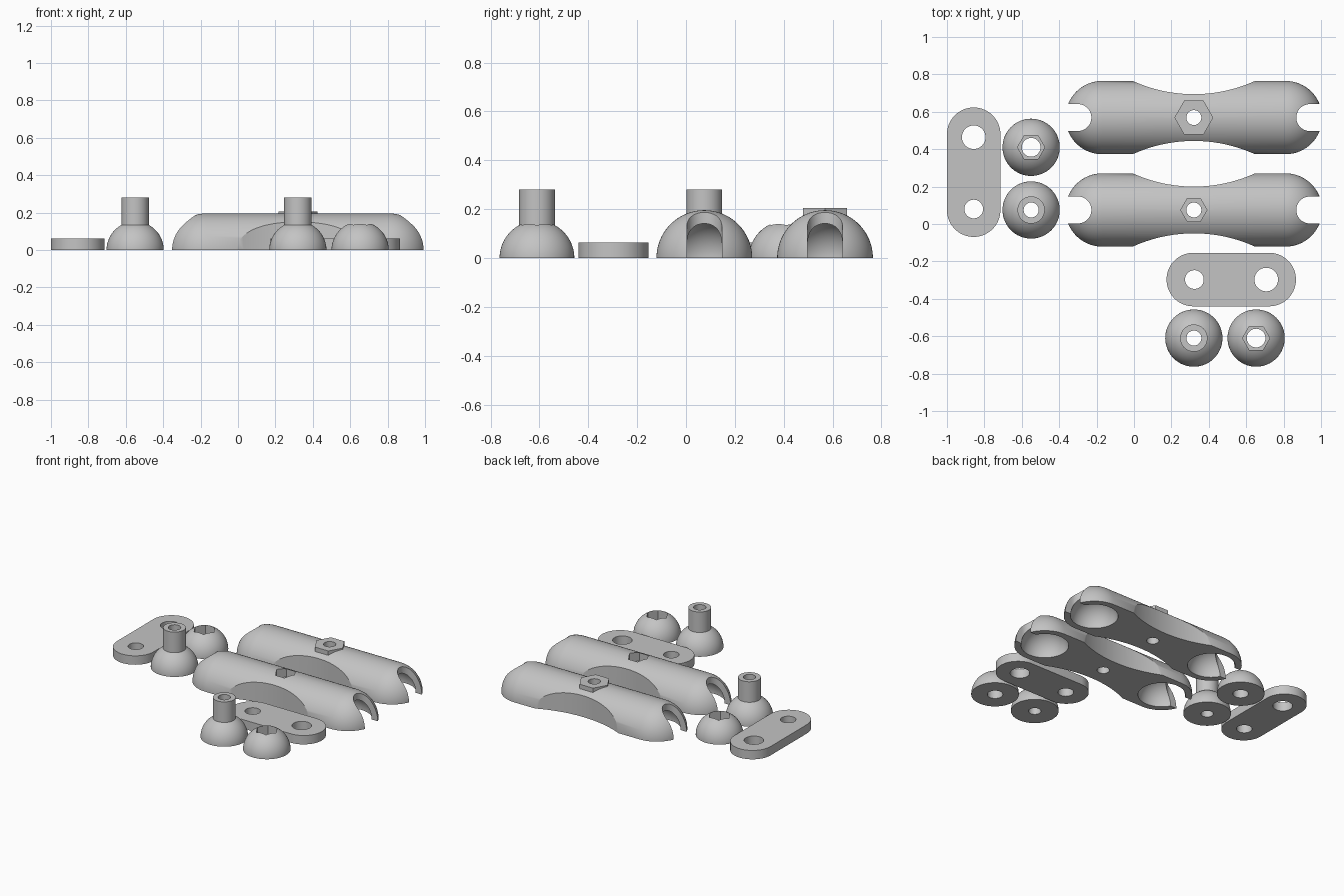
import bpy, bmesh
from math import pi, cos, sin, asin, copysign, radians
from mathutils import Matrix

cube = bpy.data.objects.get("Cube")
if cube:
    bpy.data.objects.remove(cube)

grey = bpy.data.materials.new("plain_grey")
grey.use_nodes = True
COLOUR = (0.55, 0.55, 0.55, 1)
grey.diffuse_color = COLOUR
grey.node_tree.nodes["Principled BSDF"].inputs["Base Color"].default_value = COLOUR

ARM_R, BALL_R, BOLT_R = 0.196, 0.153, 0.04
POST_R, POST_TOP = 0.073, 0.28
PLATE_R, PLATE_H = 0.143, 0.063


def make_object(name, bm):
    bmesh.ops.recalc_face_normals(bm, faces=bm.faces)
    mesh = bpy.data.meshes.new(name)
    bm.to_mesh(mesh)
    bm.free()
    ob = bpy.data.objects.new(name, mesh)
    bpy.context.scene.collection.objects.link(ob)
    return ob


def prism(name, r, z0, z1, x=0, y=0, span=0, sides=64):
    """Upright prism; a span stretches the round outline into a slot along x."""
    bm = bmesh.new()
    half = 0 if sides == 6 else 0.5
    ring = []
    for i in range(sides):
        a = 2 * pi * (i + half) / sides
        ring.append(bm.verts.new((x + r * cos(a) + copysign(span, cos(a)), y + r * sin(a), z0)))
    face = bm.faces.new(ring)
    top = bmesh.ops.extrude_face_region(bm, geom=[face])["geom"]
    bmesh.ops.translate(bm, vec=(0, 0, z1 - z0),
                        verts=[v for v in top if isinstance(v, bmesh.types.BMVert)])
    return make_object(name, bm)


def revolve(name, profile, angle=2 * pi, steps=64, closed=True):
    """Spin a (radius, height) profile about z."""
    bm = bmesh.new()
    verts = [bm.verts.new((r, 0, z)) for r, z in profile]
    pairs = list(zip(verts, verts[1:] + verts[:1]))
    edges = [bm.edges.new(p) for p in (pairs if closed else pairs[:-1])]
    bmesh.ops.spin(bm, geom=verts + edges, cent=(0, 0, 0), axis=(0, 0, 1),
                   angle=angle, steps=steps)
    bmesh.ops.remove_doubles(bm, verts=bm.verts, dist=1e-5)
    bmesh.ops.holes_fill(bm, edges=[e for e in bm.edges if e.is_boundary], sides=0)
    return make_object(name, bm)


def arc(r, a0, a1, n, z=0):
    return [(max(r * cos(a0 + (a1 - a0) * i / n), 0), z + r * sin(a0 + (a1 - a0) * i / n))
            for i in range(n + 1)]


def combine(ob, tool, operation="DIFFERENCE"):
    tool.hide_render = True
    mod = ob.modifiers.new("shape", "BOOLEAN")
    mod.operation, mod.solver, mod.object = operation, "EXACT", tool
    bpy.context.view_layer.objects.active = ob
    bpy.ops.object.modifier_apply(modifier=mod.name)
    bpy.data.objects.remove(tool)


def finish(ob, x, y, turn=0):
    ob.location = (x, y, 0)
    ob.rotation_euler.z = turn
    ob.data.materials.clear()
    ob.data.materials.append(grey)
    bpy.ops.object.select_all(action="DESELECT")
    ob.select_set(True)
    bpy.context.view_layer.objects.active = ob
    bpy.ops.object.shade_smooth_by_angle(angle=radians(30))


def clamp_arm(name, y, boss):
    # Half capsule lying along x, flat side down
    outline = arc(ARM_R, -pi / 2, 0, 16, -0.49) + arc(ARM_R, 0, pi / 2, 16, 0.49)
    ob = revolve(name, outline, angle=pi, steps=48, closed=False)
    ob.data.transform(Matrix.Rotation(pi / 2, 4, "Y"))
    if min(v.co.y for v in ob.data.vertices) > -0.1:
        ob.data.transform(Matrix.Rotation(pi / 2, 4, "X"))
    # Keep the curved side up
    if max(v.co.z for v in ob.data.vertices) < 0.1:
        ob.data.transform(Matrix.Rotation(pi, 4, "X"))
    for side in (-1, 1):
        # Hollowed waist
        combine(ob, prism("waist_cutter", 0.79, -0.1, 0.4, y=side * 0.915, sides=160))
        # Ball socket and the slot through its end
        bm = bmesh.new()
        bmesh.ops.create_uvsphere(bm, u_segments=48, v_segments=33, radius=BALL_R,
                                  matrix=Matrix.Translation((side * 0.49, 0, 0)))
        combine(ob, make_object("socket_cutter", bm))
        combine(ob, prism("slot_cutter", 0.072, -0.1, 0.4, x=side * 0.82, span=0.2))
    # Hexagon head boss or nut recess, then the bolt hole
    if boss:
        combine(ob, prism("boss_tool", 0.104, 0.1, 0.205, sides=6), "UNION")
    else:
        combine(ob, prism("nut_cutter", 0.07, 0.13, 0.4, sides=6))
    combine(ob, prism("bolt_cutter", BOLT_R, -0.1, 0.4, sides=32))
    finish(ob, 0.32, y)


def post_ball(name, x, y):
    dome = arc(BALL_R, 0, pi / 2 - asin(POST_R / BALL_R), 16)
    ob = revolve(name, [(BOLT_R, 0)] + dome + [(POST_R, POST_TOP), (BOLT_R, POST_TOP)])
    finish(ob, x, y)


def nut_ball(name, x, y):
    hole = 0.05
    dome = arc(BALL_R, 0, pi / 2 - asin(hole / BALL_R), 20)
    ob = revolve(name, [(hole, 0)] + dome)
    combine(ob, prism("nut_cutter", 0.073, 0.07, 0.4, sides=6))
    finish(ob, x, y)


def link_plate(name, x, y, turn=0):
    ob = prism(name, PLATE_R, 0, PLATE_H, span=0.203)
    combine(ob, prism("small_hole_cutter", 0.05, -0.1, 0.2, x=-0.197, sides=48))
    combine(ob, prism("large_hole_cutter", 0.063, -0.1, 0.2, x=0.187, sides=48))
    finish(ob, x, y, turn)


clamp_arm("back_clamp_arm", 0.569, True)
clamp_arm("front_clamp_arm", 0.075, False)
post_ball("side_post_ball", -0.55, 0.075)
post_ball("front_post_ball", 0.32, -0.61)
nut_ball("side_nut_ball", -0.55, 0.41)
nut_ball("front_nut_ball", 0.653, -0.61)
link_plate("side_link_plate", -0.857, 0.277, pi / 2)
link_plate("front_link_plate", 0.52, -0.297)
